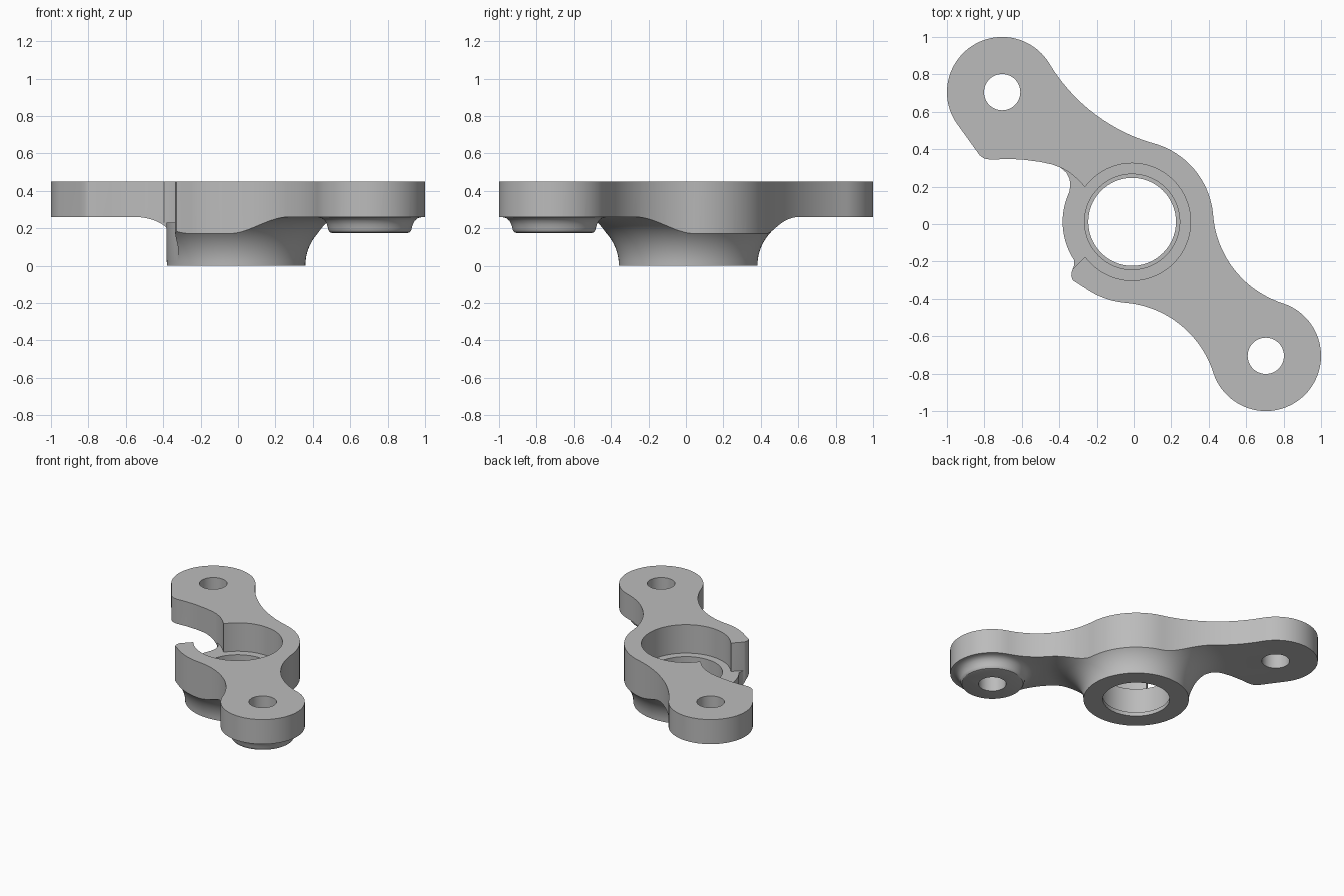
import bpy, bmesh, math
from mathutils import Vector

cube = bpy.data.objects.get("Cube")
if cube:
    bpy.data.objects.remove(cube, do_unlink=True)

HUB, HUB_R = Vector((-0.01, 0.012)), 0.435
ARM_A, ARM_B, END_R = Vector((-0.705, 0.705)), Vector((0.705, -0.705)), 0.295
TOP, PLATE, LEDGE = 0.45, 0.26, 0.23
TAU = 2 * math.pi

grey = bpy.data.materials.new("plain grey")
grey.use_nodes = True
grey.diffuse_color = (0.5, 0.5, 0.5, 1)
grey.node_tree.nodes["Principled BSDF"].inputs["Base Color"].default_value = (0.5, 0.5, 0.5, 1)


def finish(name, bm):
    bmesh.ops.recalc_face_normals(bm, faces=bm.faces)
    mesh = bpy.data.meshes.new(name)
    bm.to_mesh(mesh)
    bm.free()
    obj = bpy.data.objects.new(name, mesh)
    bpy.context.collection.objects.link(obj)
    mesh.materials.append(grey)
    return obj


def prism(name, points, z0, z1):
    bm = bmesh.new()
    face = bm.faces.new([bm.verts.new((p[0], p[1], z0)) for p in points])
    up = bmesh.ops.extrude_face_region(bm, geom=[face])
    verts = [v for v in up["geom"] if isinstance(v, bmesh.types.BMVert)]
    bmesh.ops.translate(bm, verts=verts, vec=(0, 0, z1 - z0))
    return finish(name, bm)


def lathe(name, profile, centre, steps=96):
    # closed solid: profile of (radius, z) from bottom to top, capped flat
    bm = bmesh.new()
    rings = [[bm.verts.new((centre.x + r * math.cos(TAU * i / steps),
                            centre.y + r * math.sin(TAU * i / steps), z))
              for i in range(steps)] for r, z in profile]
    for low, high in zip(rings, rings[1:]):
        for i in range(steps):
            j = (i + 1) % steps
            bm.faces.new((low[i], low[j], high[j], high[i]))
    bm.faces.new(rings[0])
    bm.faces.new(rings[-1])
    return finish(name, bm)


def combine(target, tool, operation):
    mod = target.modifiers.new(operation, "BOOLEAN")
    mod.operation, mod.object, mod.solver = operation, tool, "EXACT"
    bpy.ops.object.select_all(action="DESELECT")
    bpy.context.view_layer.objects.active = target
    target.select_set(True)
    bpy.ops.object.modifier_apply(modifier=mod.name)
    bpy.data.objects.remove(tool, do_unlink=True)


def arc(c, r, a0, a1, n):
    return [(c.x + r * math.cos(a0 + (a1 - a0) * i / n),
             c.y + r * math.sin(a0 + (a1 - a0) * i / n)) for i in range(n + 1)]


def angle(v):
    return math.atan2(v.y, v.x)


def ccw(a0, a1):
    return a0 + (a1 - a0) % TAU


def blend(c1, r1, c2, r2, radius, side):
    # concave arc tangent to two circles; also returns its contact angles
    d, p, q = (c2 - c1).length, r1 + radius, r2 + radius
    u = (c2 - c1) / d
    n = Vector((-u.y, u.x))
    if n.dot(side) < 0:
        n = -n
    along = (d * d + p * p - q * q) / (2 * d)
    c = c1 + u * along + n * math.sqrt(p * p - along * along)
    a0, a1 = angle(c1 - c), angle(c2 - c)
    a1 = a0 + (a1 - a0 + math.pi) % TAU - math.pi
    return arc(c, radius, a0, a1, 24)[1:-1], angle(c - c1), angle(c - c2)


# Outline of the two-armed plate
upper, side = Vector((1, 1)), Vector((-1, -1))
blend1, hub_in, a_start = blend(HUB, HUB_R, ARM_A, END_R, 0.95, upper)
blend2, hub_out, b_start = blend(HUB, HUB_R, ARM_B, END_R, 0.54, side)
blend3, b_end, hub_back = blend(ARM_B, END_R, HUB, HUB_R, 0.54, upper)
rad = math.radians
outline = arc(ARM_A, END_R, a_start, ccw(a_start, rad(213)), 40)
outline += [(-0.845, 0.395), (-0.825, 0.367), (-0.8, 0.35), (-0.765, 0.344),
            (-0.68, 0.348), (-0.6, 0.345), (-0.5, 0.332), (-0.44, 0.319),
            (-0.395, 0.303), (-0.362, 0.275), (-0.344, 0.24), (-0.342, 0.2)]
outline += arc(HUB, 0.372, rad(155), rad(213), 20)
outline += [(-0.322, -0.225), (-0.332, -0.25), (-0.336, -0.275), (-0.328, -0.3)]
outline += arc(HUB, HUB_R, rad(234), ccw(rad(234), hub_out), 20)
outline += blend2
outline += arc(ARM_B, END_R, b_start, ccw(b_start, b_end), 48)
outline += blend3
outline += arc(HUB, HUB_R, hub_back, ccw(hub_back, hub_in), 24)
outline += blend1
body = prism("swivel_bracket", outline, -0.05, TOP)

# Flared hub below the plate
flare = [(0.63 - 0.26 * math.cos(t), 0.26 * math.sin(t))
         for t in (math.pi / 2 * i / 16 for i in range(17))]
combine(body, lathe("hub_flare", flare + [(2, PLATE), (2, 0.6)], HUB), "INTERSECT")

# Round pad under one arm
pad = [(0.203, 0.175), (0.214, 0.179), (0.221, 0.188), (0.224, 0.2), (0.229, 0.22),
       (0.24, 0.24), (0.256, 0.254), (0.28, PLATE), (0.28, 0.3)]
combine(body, lathe("arm_pad", pad, ARM_B), "UNION")

# Counterbore, stepped bore and bolt holes
combine(body, lathe("counterbore", [(0.313, LEDGE), (0.313, 0.6)], HUB), "DIFFERENCE")
bore = [(0.235, -0.1), (0.235, 0.03), (0.255, 0.03), (0.255, 0.3)]
combine(body, lathe("bore", bore, HUB), "DIFFERENCE")
for centre in (ARM_A, ARM_B):
    combine(body, lathe("bolt_hole", [(0.097, -0.1), (0.097, 0.6)], centre, 48), "DIFFERENCE")

# Side opening into the counterbore
gap = [(-0.2, 0.13), (-0.265, 0.2), (-0.3, 0.238), (-0.345, 0.276), (-0.396, 0.304),
       (-0.6, 0.25), (-0.6, -0.25), (-0.332, -0.245), (-0.265, -0.177), (-0.2, -0.11)]
combine(body, prism("side_gap", gap, LEDGE, 0.6), "DIFFERENCE")

bpy.ops.object.select_all(action="DESELECT")
body.select_set(True)
bpy.context.view_layer.objects.active = body
bpy.ops.object.shade_smooth_by_angle(angle=rad(32))
